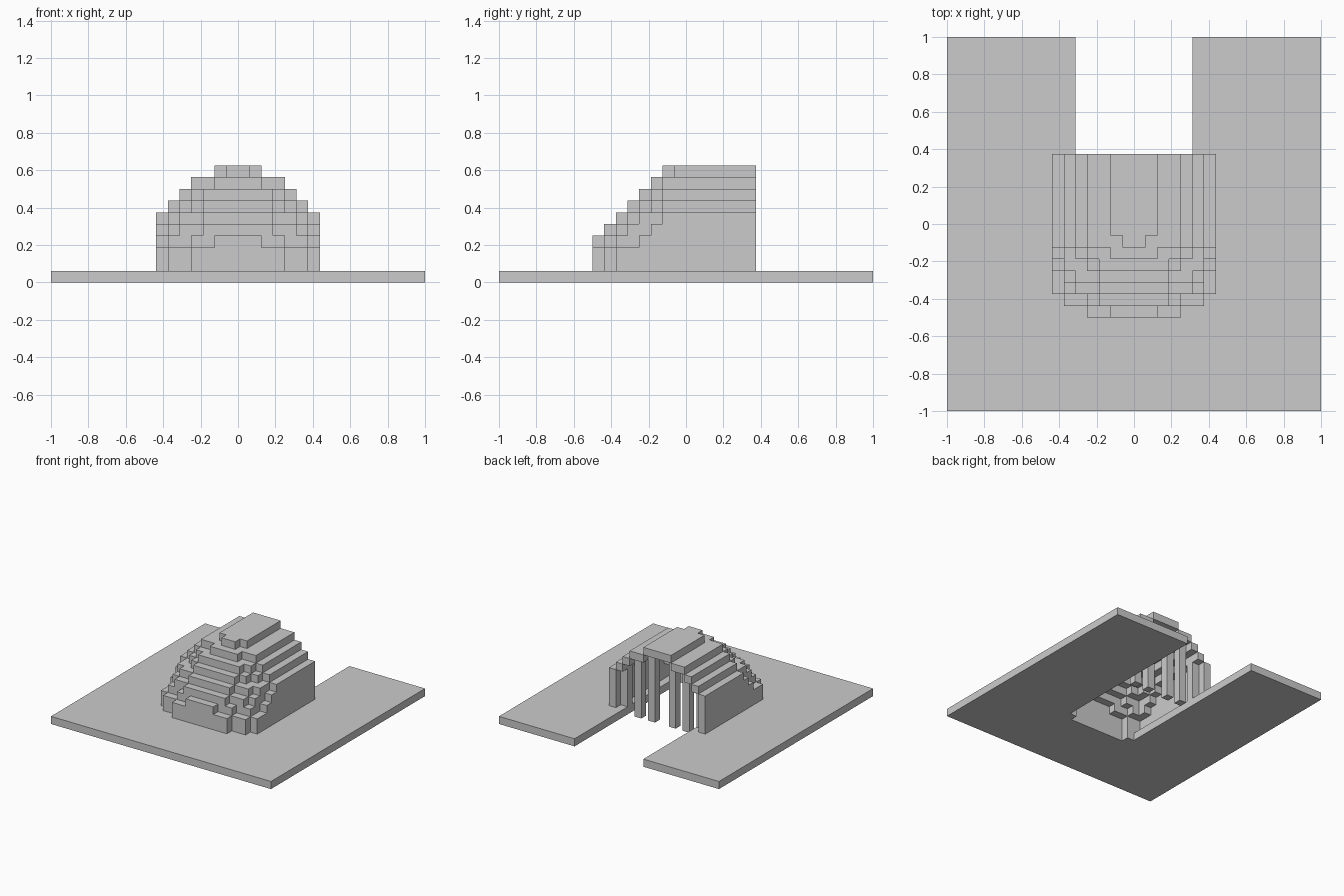
import bpy, bmesh, math
from mathutils import Vector

if "Cube" in bpy.data.objects:
    bpy.data.objects.remove(bpy.data.objects["Cube"])

U = 1 / 16  # grid step

# Dome layers: level -> [(half width, front edge)], in grid steps, centre outwards
BASE = [(4, -8), (6, -7), (7, -6)]
LAYERS = {
    1: BASE, 2: BASE,
    3: [(2, -8), (4, -7), (6, -6), (7, -4)],
    4: [(3, -7), (5, -6), (6, -5), (7, -3)],
    5: [(3, -6), (5, -5), (6, -4), (7, -2)],
    6: [(3, -5), (4, -4), (5, -3), (6, -2)],
    7: [(3, -4), (4, -3), (5, -2)],
    8: [(2, -3), (4, -2)],
    9: [(1, -2), (2, -1)],
}
BACK = 6
DIRS = [(1, 0, 0), (-1, 0, 0), (0, 1, 0), (0, -1, 0), (0, 0, 1), (0, 0, -1)]


def add(a, b):
    return tuple(p + q for p, q in zip(a, b))


def build(name, cells):
    """Skin a set of grid cells with only its outer faces."""
    bm = bmesh.new()
    for c in cells:
        for d in DIRS:
            if add(c, d) in cells:
                continue
            n = Vector(d)
            u = Vector((d[1], d[2], d[0]))
            v = n.cross(u)
            mid = Vector(c) + Vector((0.5, 0.5, 0.5)) + n / 2
            bm.faces.new([bm.verts.new((mid + u * a + v * b) * U)
                          for a, b in ((-.5, -.5), (.5, -.5), (.5, .5), (-.5, .5))])
    bmesh.ops.remove_doubles(bm, verts=bm.verts, dist=1e-4)
    bmesh.ops.dissolve_limit(bm, angle_limit=0.01, verts=bm.verts, edges=bm.edges)
    me = bpy.data.meshes.new(name)
    bm.to_mesh(me)
    bm.free()
    ob = bpy.data.objects.new(name, me)
    bpy.context.collection.objects.link(ob)


def half(x):
    return x + 1 if x >= 0 else -x


# Solid dome volume
solid = set()
for k, steps in LAYERS.items():
    for x in range(-7, 7):
        front = next((f for w, f in steps if half(x) <= w), None)
        if front is not None:
            solid |= {(x, y, k) for y in range(front, BACK)}

# Hollow shell, open at the back and below
OUT = [(1, 0, 0), (-1, 0, 0), (0, -1, 0), (0, 0, 1)]
shell = {c for c in solid if any(add(c, d) not in solid for d in OUT)}
build("dome_shell", shell)

# Ground plate with a channel running under the dome
plate = {(x, y, 0) for x in range(-16, 16) for y in range(-16, 16)
         if not (half(x) <= 5 and y >= -6 or half(x) <= 4 and y >= -7)}
build("ground_plate", plate)

# Bars set just inside the back opening
for i, x in enumerate((-6, -4, -2, 1, 3, 5)):
    low = 1 if half(x) > 5 else 0
    build(f"bar_{i + 1}", {(x, 4, k) for k in range(low, 10)
                           if k == 0 or ((x, 4, k) in solid and (x, 4, k) not in shell)})
